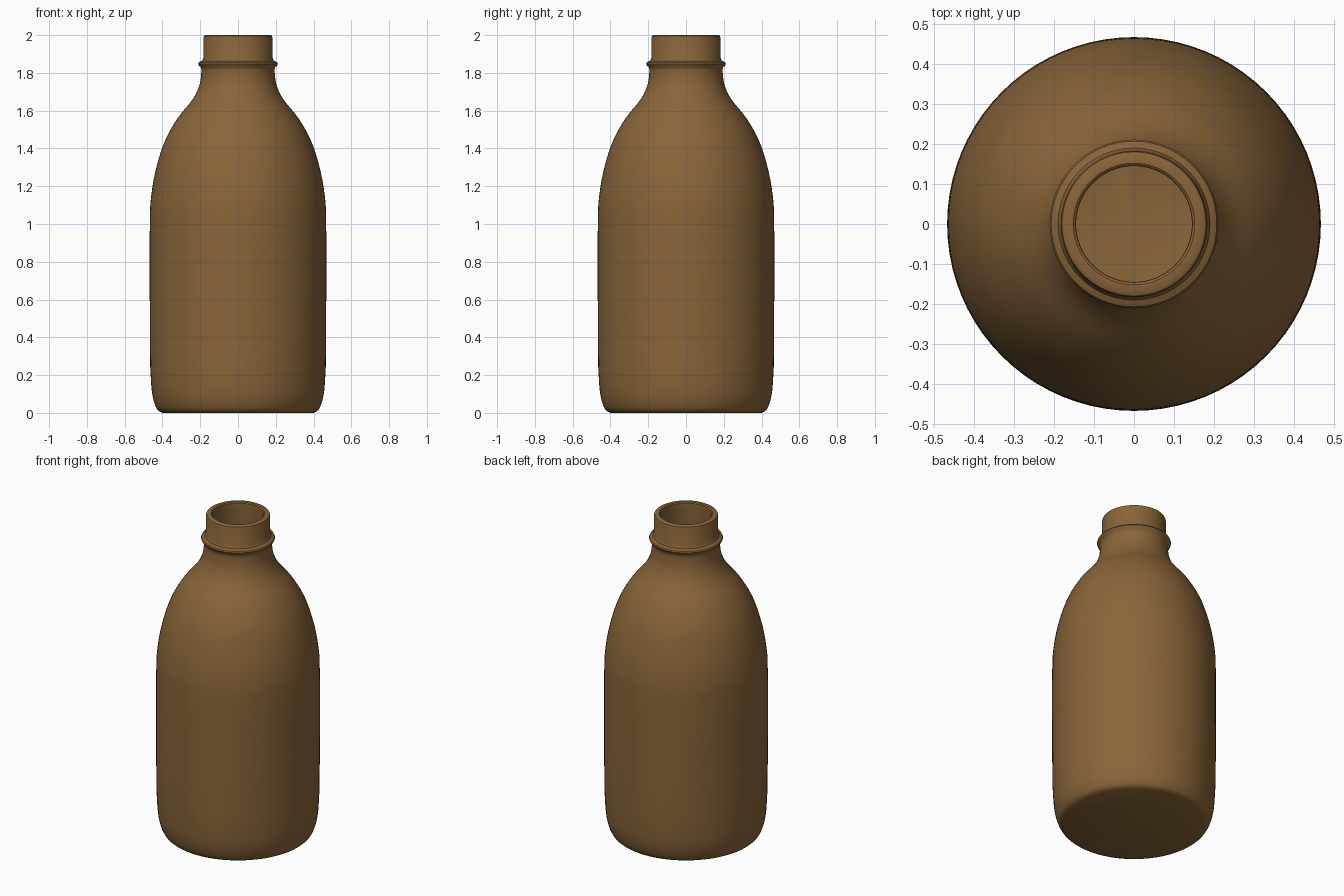
import bpy, bmesh, math
from mathutils import Vector

if "Cube" in bpy.data.objects:
    bpy.data.objects.remove(bpy.data.objects["Cube"])

SEGMENTS = 80
WALL = 0.035

glass = bpy.data.materials.new("brown_glass")
glass.diffuse_color = (0.25, 0.13, 0.04, 1)
glass.use_nodes = True
glass.node_tree.nodes["Principled BSDF"].inputs["Base Color"].default_value = glass.diffuse_color


def smooth_path(pts, steps=4):
    """Catmull-Rom curve through the (radius, height) points."""
    v = [Vector(p) for p in pts]
    v = [2 * v[0] - v[1]] + v + [2 * v[-1] - v[-2]]
    out = []
    for a, b, c, d in zip(v, v[1:], v[2:], v[3:]):
        for k in range(steps):
            t = k / steps
            out.append(0.5 * (2 * b + (c - a) * t + (2 * a - 5 * b + 4 * c - d) * t * t
                              + (3 * b - a - 3 * c + d) * t ** 3))
    return [tuple(p) for p in out] + [tuple(v[-2])]


# Profile: heel, side and shoulder, then neck ring and rim, then back down inside
heel = smooth_path([(0.40, 0), (0.425, 0.015), (0.445, 0.06), (0.458, 0.13), (0.465, 0.25)], 3)
shoulder = smooth_path([(0.467, 0.45), (0.467, 1.0), (0.458, 1.16), (0.432, 1.3), (0.387, 1.44),
                        (0.32, 1.56), (0.24, 1.66), (0.203, 1.74), (0.193, 1.815)])
ring = [(0.197, 1.83), (0.208, 1.84), (0.211, 1.848), (0.207, 1.856), (0.19, 1.864), (0.183, 1.88)]
rim = [(0.183, 1.985), (0.180, 1.996), (0.173, 2.0), (0.152, 2.0), (0.146, 1.995), (0.145, 1.98)]
inside = [(max(0.145, r - WALL), z) for r, z in reversed(shoulder)]
inner_floor = [(0.43, 0.25), (0.42, 0.12), (0.40, 0.06), (0.37, 0.04), (0, 0.04)]
profile = [(0, 0)] + heel + shoulder + ring + rim + inside + inner_floor


def lathe(points):
    bm = bmesh.new()
    vs = [bm.verts.new((r, 0, z)) for r, z in points]
    es = [bm.edges.new(p) for p in zip(vs, vs[1:])]
    bmesh.ops.spin(bm, geom=vs + es, cent=(0, 0, 0), axis=(0, 0, 1),
                   angle=math.tau, steps=SEGMENTS, use_duplicate=False)
    bmesh.ops.remove_doubles(bm, verts=bm.verts, dist=1e-4)
    bmesh.ops.recalc_face_normals(bm, faces=bm.faces)
    return bm


# One centre per shard; the cracks run halfway between neighbours,
# and the shards get smaller around the hit on the right side
shards = {
    "neck_shard": (-0.17, 0, 1.88),
    "front_upper_shard": (-0.07, -0.46, 1.06),
    "front_right_upper_shard": (0.39, -0.25, 1.13),
    "back_right_upper_shard": (0.41, 0.20, 1.13),
    "front_lower_shard": (0.22, -0.41, 0.60),
    "impact_front_shard": (0.44, -0.14, 0.82),
    "impact_top_shard": (0.46, 0.02, 0.88),
    "impact_centre_shard": (0.46, -0.01, 0.72),
    "impact_back_shard": (0.40, 0.22, 0.76),
    "impact_small_shard": (0.45, 0.10, 0.61),
    "impact_low_front_shard": (0.44, -0.14, 0.53),
    "impact_low_back_shard": (0.44, 0.13, 0.42),
    "base_front_right_shard": (0.33, -0.32, 0.13),
    "base_front_left_shard": (-0.30, -0.36, 0.20),
    "left_shard": (-0.38, -0.27, 0.75),
    "back_middle_shard": (0.05, 0.46, 0.58),
    "back_upper_shard": (-0.12, 0.45, 1.05),
    "base_back_left_shard": (-0.30, 0.35, 0.25),
    "base_back_right_shard": (0.30, 0.35, 0.12),
}

# Cut a copy of the bottle down to each shard
bottle = lathe(profile)
for name, centre in shards.items():
    bm = bottle.copy()
    here = Vector(centre)
    others = [Vector(c) for c in shards.values() if c != centre]
    for there in sorted(others, key=lambda c: (c - here).length):
        axis = (there - here).normalized()
        bmesh.ops.bisect_plane(bm, geom=bm.verts[:] + bm.edges[:] + bm.faces[:], dist=1e-6,
                               plane_co=(here + there) / 2, plane_no=axis, clear_outer=True)
        rim_edges = [e for e in bm.edges if e.is_boundary]
        if rim_edges:
            bmesh.ops.triangle_fill(bm, edges=rim_edges, use_beauty=True, normal=axis)
    bmesh.ops.recalc_face_normals(bm, faces=bm.faces)
    mesh = bpy.data.meshes.new(name)
    bm.to_mesh(mesh)
    bm.free()
    mesh.materials.append(glass)
    mesh.polygons.foreach_set("use_smooth", [True] * len(mesh.polygons))
    mesh.set_sharp_from_angle(angle=math.radians(35))
    bpy.context.collection.objects.link(bpy.data.objects.new(name, mesh))
bottle.free()
